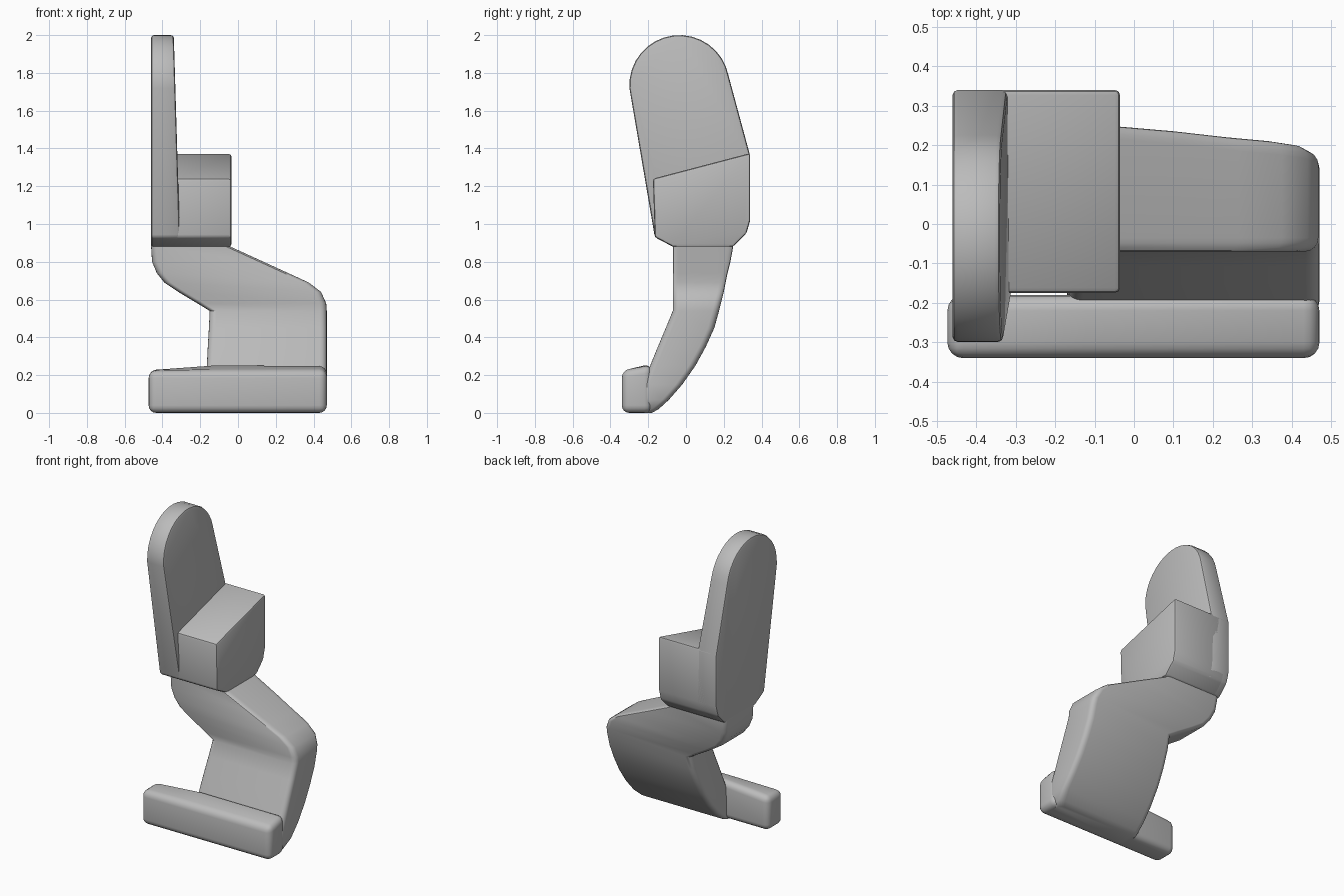
import bpy, bmesh
from math import radians, pi, sin, cos
from mathutils import Vector

if "Cube" in bpy.data.objects:
    bpy.data.objects.remove(bpy.data.objects["Cube"], do_unlink=True)

grey = bpy.data.materials.new("plain grey")
grey.use_nodes = True
tone = (0.5, 0.5, 0.5, 1)
grey.diffuse_color = tone
grey.node_tree.nodes["Principled BSDF"].inputs["Base Color"].default_value = tone


def loft(name, rings, bevel=0, segments=3):
    """Skin a list of equal rings, cap both ends, round the hard edges."""
    bm = bmesh.new()
    rows = [[bm.verts.new(p) for p in ring] for ring in rings]
    n = len(rows[0])
    for a, b in zip(rows, rows[1:]):
        for i in range(n):
            j = (i + 1) % n
            bm.faces.new((a[i], a[j], b[j], b[i]))
    bm.faces.new(rows[0])
    bm.faces.new(rows[-1])
    bmesh.ops.recalc_face_normals(bm, faces=bm.faces)
    if bevel:
        hard = [e for e in bm.edges if e.calc_face_angle(0) > radians(28)]
        bmesh.ops.bevel(bm, geom=hard, offset=bevel, segments=segments,
                        profile=0.5, affect='EDGES', clamp_overlap=True)
    mesh = bpy.data.meshes.new(name)
    bm.to_mesh(mesh)
    bm.free()
    mesh.materials.append(grey)
    obj = bpy.data.objects.new(name, mesh)
    bpy.context.collection.objects.link(obj)
    bpy.ops.object.select_all(action='DESELECT')
    obj.select_set(True)
    bpy.context.view_layer.objects.active = obj
    bpy.ops.object.shade_smooth_by_angle(angle=radians(32))
    return obj


def rounded_rect(z, x0, x1, y0, y1, r=0.035, steps=4):
    """Horizontal section with rounded corners."""
    ring = []
    corners = ((x1, y1, -1, -1), (x0, y1, 1, -1), (x0, y0, 1, 1), (x1, y0, -1, 1))
    for k, (x, y, sx, sy) in enumerate(corners):
        for s in range(steps + 1):
            a = (k + s / steps) * pi / 2
            ring.append(Vector((x + sx * r + r * cos(a), y + sy * r + r * sin(a), z)))
    return ring


# Lower edge shared by the tall plate and the block
base = [(-0.165, 0.93), (-0.07, 0.88), (0.25, 0.88), (0.32, 0.95), (0.34, 1.02)]

# Tall plate with a round top, slightly thicker towards its foot
arch = [(-0.035 + 0.265 * cos(a), 1.735 + 0.265 * sin(a))
        for a in (pi * (0.06 + 0.96 * i / 16) for i in range(17))]
plate = base + [(0.34, 1.36)] + arch
loft("tall_plate", [[(-0.46, y, z) for y, z in plate],
                    [(-0.34 + 0.03 * (2 - z), y, z) for y, z in plate]], 0.014, 2)

# Block with a sloping top
block = base + [(0.34, 1.375), (-0.175, 1.24)]
loft("sloped_block", [[(x, y, z) for y, z in block] for x in (-0.43, -0.035)], 0.014, 2)

# Cranked body: z, left and right limits, front and back limits
sections = [
    (0.90, -0.46, -0.04, -0.07, 0.25),
    (0.88, -0.46, -0.04, -0.07, 0.25),
    (0.80, -0.455, 0.135, -0.07, 0.235),
    (0.74, -0.43, 0.266, -0.07, 0.22),
    (0.69, -0.39, 0.375, -0.07, 0.21),
    (0.64, -0.315, 0.44, -0.07, 0.20),
    (0.58, -0.215, 0.467, -0.07, 0.185),
    (0.54, -0.15, 0.47, -0.07, 0.175),
    (0.45, -0.154, 0.47, -0.107, 0.15),
    (0.35, -0.16, 0.47, -0.149, 0.105),
    (0.25, -0.165, 0.47, -0.19, 0.05),
    (0.15, -0.168, 0.47, -0.23, -0.02),
    (0.07, -0.17, 0.467, -0.24, -0.09),
    (0.02, -0.17, 0.45, -0.27, -0.145),
    (0.00, -0.17, 0.43, -0.29, -0.18),
]
loft("cranked_body", [rounded_rect(*s) for s in sections])

# Foot bar, its top dropping towards one end
loft("foot_bar", [[(x, -0.34, 0), (x, -0.18, 0), (x, -0.18, top), (x, -0.34, 0.225)]
                  for x, top in ((-0.473, 0.225), (-0.12, 0.255), (0.47, 0.255))], 0.04, 4)
